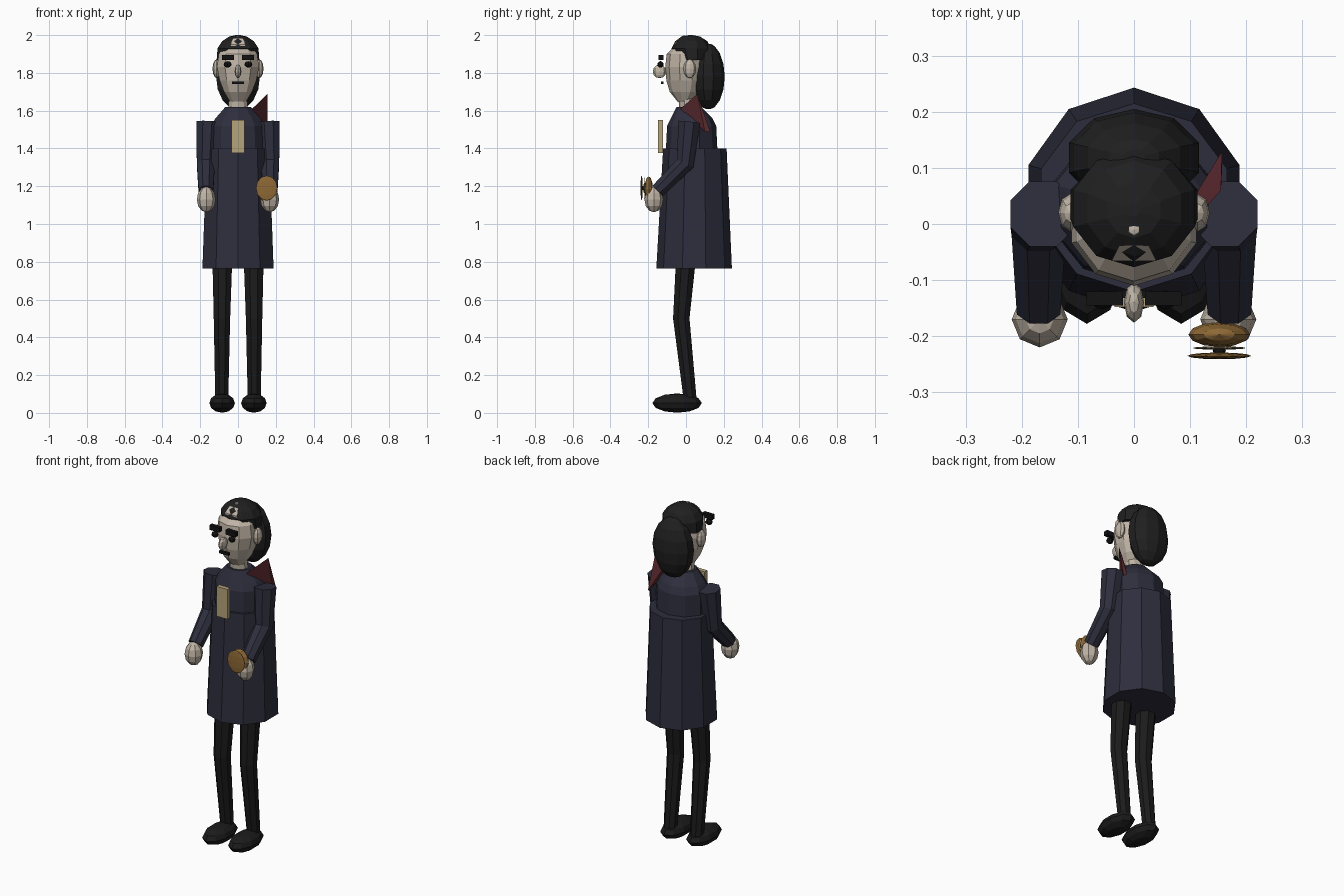
import bpy, bmesh, math
from mathutils import Vector

if "Cube" in bpy.data.objects:
    bpy.data.objects.remove(bpy.data.objects["Cube"])


def material(name, rgb):
    m = bpy.data.materials.new(name)
    m.diffuse_color = (*rgb, 1)
    m.use_nodes = True
    m.node_tree.nodes["Principled BSDF"].inputs["Base Color"].default_value = m.diffuse_color
    return m


NAVY = material("navy cloth", (0.027, 0.027, 0.047))
HAIR = material("dark hair", (0.014, 0.014, 0.014))
BLACK = material("black cloth", (0.011, 0.011, 0.011))
INK = material("facial black", (0.006, 0.006, 0.007))
SKIN = material("pale skin", (0.53, 0.46, 0.38))
CREAM = material("cream linen", (0.47, 0.37, 0.20))
RED = material("dark red", (0.10, 0.022, 0.027))
GOLD = material("old gold", (0.27, 0.14, 0.036))


def finish(bm, name, mat):
    bmesh.ops.recalc_face_normals(bm, faces=bm.faces)
    me = bpy.data.meshes.new(name)
    bm.to_mesh(me)
    bm.free()
    me.materials.append(mat)
    ob = bpy.data.objects.new(name, me)
    bpy.context.collection.objects.link(ob)
    return ob


def skin_rings(bm, rings):
    """Join rings of points with side faces and close both ends."""
    loops = [[bm.verts.new(p) for p in ring] for ring in rings]
    n = len(loops[0])
    for a, b in zip(loops, loops[1:]):
        for i in range(n):
            j = (i + 1) % n
            bm.faces.new((a[i], a[j], b[j], b[i]))
    bm.faces.new(loops[0])
    bm.faces.new(loops[-1])


def loft(name, mat, rings, n=10, cx=0):
    """Stacked ellipses, each given as height, x radius, y radius, y centre."""
    bm = bmesh.new()
    turns = [math.pi / 2 + math.tau * i / n for i in range(n)]
    skin_rings(bm, [[(cx + rx * math.cos(t), cy + ry * math.sin(t), z) for t in turns]
                    for z, rx, ry, cy in rings])
    return finish(bm, name, mat)


def ball(name, mat, centre, radii, n=8, rows=6):
    bm = bmesh.new()
    bmesh.ops.create_uvsphere(bm, u_segments=n, v_segments=rows, radius=1)
    bmesh.ops.scale(bm, vec=radii, verts=bm.verts)
    bmesh.ops.translate(bm, vec=centre, verts=bm.verts)
    return finish(bm, name, mat)


def box(name, mat, low, high):
    bm = bmesh.new()
    bmesh.ops.create_cube(bm, size=1)
    low, high = Vector(low), Vector(high)
    bmesh.ops.scale(bm, vec=high - low, verts=bm.verts)
    bmesh.ops.translate(bm, vec=(low + high) / 2, verts=bm.verts)
    return finish(bm, name, mat)


def limb(name, mat, path, radii, n=8):
    """Tapered tube whose cross-sections bisect each bend."""
    pts = [Vector(p) for p in path]
    rings = []
    for k, p in enumerate(pts):
        d = Vector((0, 0, 0))
        if k > 0:
            d += (p - pts[k - 1]).normalized()
        if k < len(pts) - 1:
            d += (pts[k + 1] - p).normalized()
        v = d.normalized().cross(Vector((1, 0, 0))).normalized()
        u = v.cross(d.normalized())
        angles = [math.tau * (i + 0.5) / n for i in range(n)]
        rings.append([p + radii[k] * (u * math.cos(a) + v * math.sin(a)) for a in angles])
    bm = bmesh.new()
    skin_rings(bm, rings)
    return finish(bm, name, mat)


def hull(name, mat, points):
    bm = bmesh.new()
    for p in points:
        bm.verts.new(p)
    bmesh.ops.convex_hull(bm, input=bm.verts)
    return finish(bm, name, mat)


# Coat and torso
loft("coat_skirt", NAVY, [(0.765, 0.198, 0.20, 0.043), (1.40, 0.174, 0.168, 0.047)])
loft("torso", NAVY, [(1.32, 0.155, 0.14, 0.03), (1.52, 0.15, 0.13, 0.03),
                     (1.56, 0.125, 0.11, 0.03), (1.62, 0.07, 0.065, 0.015)])
box("shirt_front", CREAM, (-0.035, -0.148, 1.375), (0.035, -0.122, 1.55))
hull("collar_flap", RED, [(0.075, -0.03, 1.61), (0.155, 0.06, 1.688),
                          (0.157, 0.13, 1.485), (0.11, 0.053, 1.60), (0.157, 0.10, 1.49)])

# Neck and head
loft("neck", SKIN, [(1.59, 0.055, 0.045, 0.01), (1.70, 0.048, 0.042, 0.0)])
loft("head", SKIN, [(1.648, 0.045, 0.035, -0.01), (1.70, 0.078, 0.083, -0.003),
                    (1.76, 0.102, 0.104, 0), (1.83, 0.117, 0.11, 0),
                    (1.90, 0.107, 0.102, 0), (1.94, 0.075, 0.072, 0.01),
                    (1.965, 0.03, 0.03, 0.01)])
ball("nose", SKIN, (0, -0.14, 1.808), (0.018, 0.036, 0.036))
box("mouth", INK, (-0.031, -0.132, 1.74), (0.031, -0.118, 1.755))

# Hair with its bare patches
loft("hair_cap", HAIR, [(1.868, 0.119, 0.085, 0.035), (1.93, 0.114, 0.105, 0.028),
                        (1.968, 0.088, 0.085, 0.028), (1.992, 0.05, 0.05, 0.025),
                        (2.0, 0.012, 0.012, 0.025)])
back_hair = [(1.78 - 0.175 * math.cos(a), 0.122 * math.sin(a), 0.087 * math.sin(a), 0.118)
             for a in [math.pi * k / 8 for k in range(1, 8)]]
loft("back_hair", HAIR, [(1.61, 0.02, 0.015, 0.118)] + back_hair + [(1.953, 0.02, 0.015, 0.118)])
hull("hairline_patch", SKIN, [(s * x, y, z - d) for s in (-1, 1) for d in (0, 0.008)
                              for x, y, z in ((0.04, -0.066, 1.95), (0.026, -0.038, 1.982))])
ball("crown_patch", SKIN, (0, -0.01, 1.990), (0.014, 0.014, 0.008), 6, 4)

# Paired parts
for s, side in ((-1, "right"), (1, "left")):
    ball(side + "_ear", SKIN, (s * 0.113, 0.02, 1.822), (0.022, 0.034, 0.05))
    ball(side + "_eye", INK, (s * 0.055, -0.135, 1.845), (0.021, 0.017, 0.017))
    xs = sorted((s * 0.02, s * 0.085))
    box(side + "_eyebrow", INK, (xs[0], -0.145, 1.868), (xs[1], -0.12, 1.895))
    limb(side + "_arm", NAVY,
         [(s * 0.162, 0.018, 1.54), (s * 0.17, -0.005, 1.32), (s * 0.17, -0.15, 1.175)],
         (0.063, 0.052, 0.042))
    ball(side + "_hand", SKIN, (s * 0.168, -0.17, 1.13), (0.05, 0.05, 0.068))
    limb(side + "_leg", BLACK,
         [(s * 0.083, 0.0, 0.82), (s * 0.085, -0.025, 0.50), (s * 0.086, 0.022, 0.07)],
         (0.057, 0.047, 0.037))
    ball(side + "_shoe", BLACK, (s * 0.084, -0.047, 0.052), (0.071, 0.131, 0.051), 10)

# Round case in the left hand, with a middle plate and an open lid
ball("case_body", GOLD, (0.152, -0.197, 1.185), (0.055, 0.022, 0.067), 12)
ball("case_dial", CREAM, (0.152, -0.221, 1.19), (0.048, 0.003, 0.056), 12)
ball("case_pin", INK, (0.152, -0.226, 1.19), (0.012, 0.008, 0.012), 8)
ball("case_lid", GOLD, (0.152, -0.235, 1.19), (0.057, 0.006, 0.066), 12)
